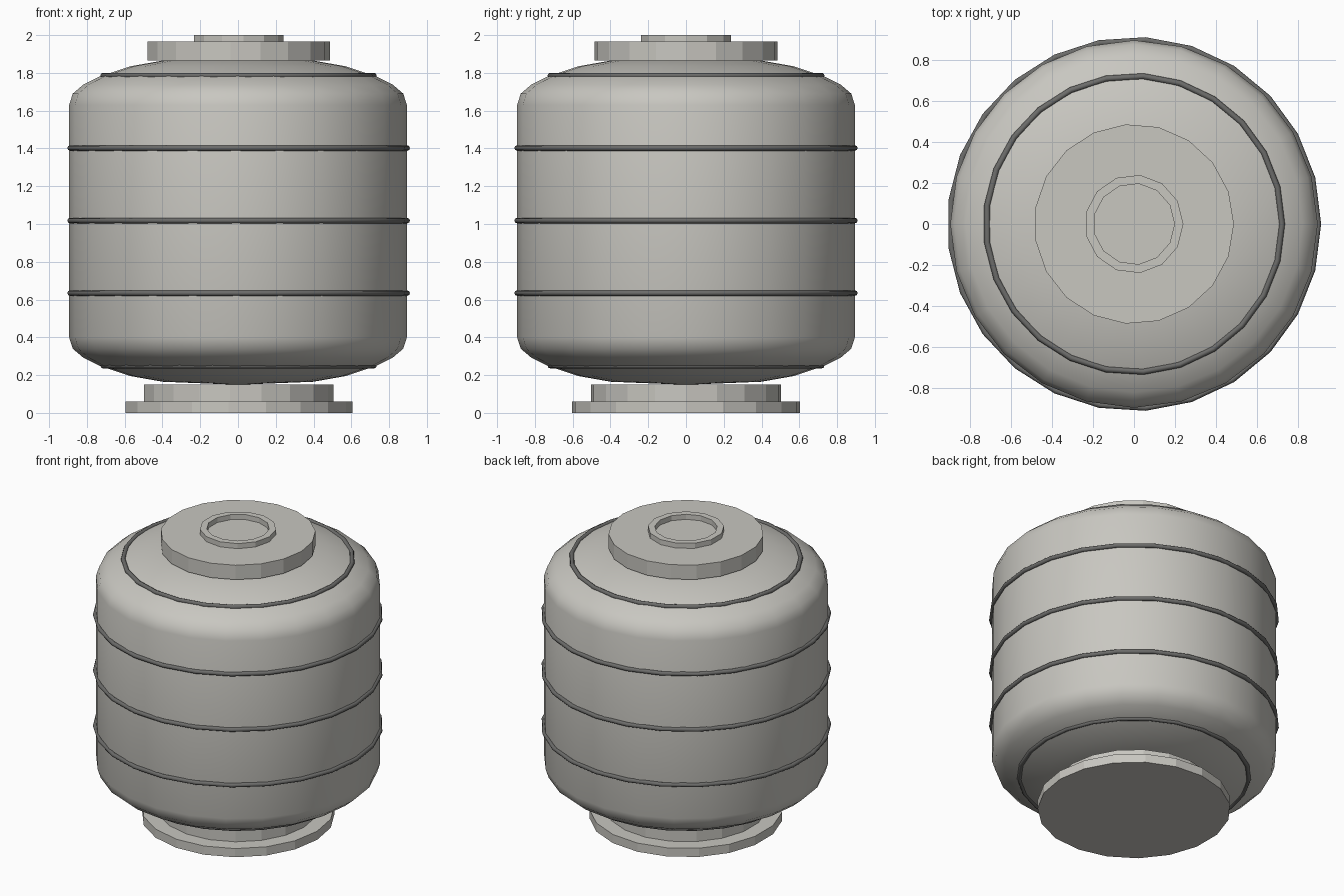
import bpy
import bmesh
from math import cos, sin, tau, radians

cube = bpy.data.objects.get("Cube")
if cube:
    bpy.data.objects.remove(cube, do_unlink=True)


def material(name, colour):
    mat = bpy.data.materials.new(name)
    mat.use_nodes = True
    mat.diffuse_color = colour
    mat.node_tree.nodes["Principled BSDF"].inputs["Base Color"].default_value = colour
    return mat


shell_grey = material("light_warm_grey", (0.58, 0.57, 0.53, 1))
band_grey = material("dark_grey", (0.15, 0.15, 0.145, 1))


def lathe(name, profile, sides, mat, closed=False, smooth=0):
    """Turn a list of (radius, height) points around the z axis."""
    bm = bmesh.new()
    loops = []
    for r, z in profile:
        steps = sides if r > 0 else 1
        loops.append([bm.verts.new((r * cos(tau * i / sides), r * sin(tau * i / sides), z))
                      for i in range(steps)])
    pairs = list(zip(loops, loops[1:]))
    if closed:
        pairs.append((loops[-1], loops[0]))
    for a, b in pairs:
        for i in range(sides):
            j = i + 1
            quad = [a[i % len(a)], a[j % len(a)], b[j % len(b)], b[i % len(b)]]
            bm.faces.new(list(dict.fromkeys(quad)))
    bmesh.ops.recalc_face_normals(bm, faces=bm.faces)
    mesh = bpy.data.meshes.new(name)
    bm.to_mesh(mesh)
    bm.free()
    mesh.materials.append(mat)
    obj = bpy.data.objects.new(name, mesh)
    bpy.context.collection.objects.link(obj)
    if smooth:
        bpy.ops.object.select_all(action="DESELECT")
        obj.select_set(True)
        bpy.context.view_layer.objects.active = obj
        bpy.ops.object.shade_smooth_by_angle(angle=radians(smooth))
    return obj


# Tank body: straight wall with the same rounded dome at both ends
mid = 1.015
dome = [(0, 0.866), (0.2, 0.858), (0.4, 0.85), (0.57, 0.82), (0.73, 0.767),
        (0.82, 0.722), (0.875, 0.675), (0.894, 0.615)]
body = [(r, mid + h) for r, h in dome] + [(r, mid - h) for r, h in reversed(dome)]
lathe("tank_body", body, 24, shell_grey, smooth=50)

# Stepped foot: wide flange below a narrower collar
lathe("foot", [(0, 0), (0.605, 0), (0.605, 0.06), (0.505, 0.06),
               (0.505, 0.149), (0, 0.149)], 19, shell_grey)

# Top plate
lathe("top_plate", [(0, 1.865), (0.486, 1.865), (0.486, 1.965), (0, 1.965)], 19, shell_grey)

# Open rim on the top plate
lathe("port_rim", [(0.24, 1.96), (0.24, 2.0), (0.197, 2.0), (0.197, 1.96)],
      13, shell_grey, closed=True)

# Evenly spaced bands; the end ones sit on the domes
tube = 0.0145
for k in range(-2, 3):
    radius = 0.72 if abs(k) == 2 else 0.896
    z = mid + 0.003 + 0.384 * k
    section = [(radius + tube * cos(tau * i / 8), z + tube * sin(tau * i / 8)) for i in range(8)]
    lathe("band_%d" % (k + 3), section, 25, band_grey, closed=True, smooth=50)
